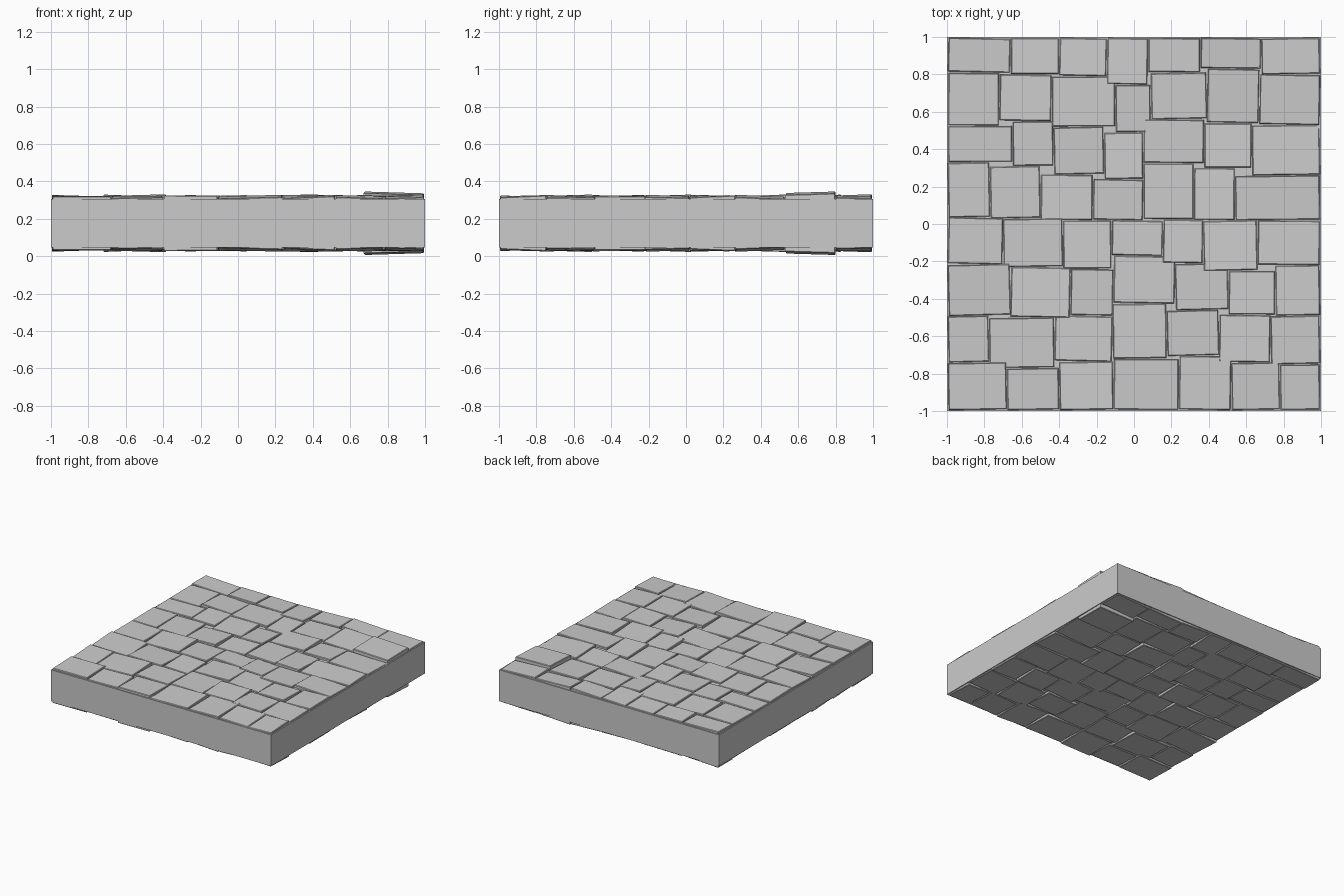
import bpy, bmesh, math, random
from mathutils import Matrix, Vector

if "Cube" in bpy.data.objects:
    bpy.data.objects.remove(bpy.data.objects["Cube"])

random.seed(7)
MID = 0.176      # height of the mirror plane
CORE = 0.129     # half thickness of the solid slab

# Rows of paving from back to front: inner x joints, then front y edge of each stone
ROWS = [
    ((-.66, -.40, -.145, .075, .355, .68), (.81, .80, .79, .745, .81, .83, .80)),
    ((-.72, -.44, -.10, .09, .39, .67), (.525, .55, .52, .49, .56, .54, .53)),
    ((-.65, -.43, -.16, .05, .375, .63), (.33, .31, .265, .24, .325, .30, .26)),
    ((-.77, -.50, -.22, .05, .32, .54), (.035, .03, .02, .02, .025, .02, .02)),
    ((-.70, -.38, -.12, .155, .37, .66), (-.215, -.23, -.24, -.17, -.21, -.25, -.22)),
    ((-.66, -.34, -.11, .22, .505, .755), (-.49, -.50, -.49, -.425, -.46, -.485, -.49)),
    ((-.775, -.425, -.115, .175, .455, .73), (-.74, -.77, -.735, -.72, -.705, -.74, -.75)),
    ((-.68, -.40, -.11, .24, .52, .78), (-.995,) * 7),
]
EDGE = 0.995


def object_from(bm, name):
    mesh = bpy.data.meshes.new(name)
    bmesh.ops.recalc_face_normals(bm, faces=bm.faces)
    bm.to_mesh(mesh)
    bm.free()
    ob = bpy.data.objects.new(name, mesh)
    ob.location.z = MID
    bpy.context.collection.objects.link(ob)
    return ob


def add_stone(bm, x0, x1, y0, y1, height, slope_x, slope_y, turn):
    """A slightly turned flat stone with a tilted top and a thin chamfer."""
    cx, cy = (x0 + x1) / 2, (y0 + y1) / 2
    rot = Matrix.Rotation(turn, 3, 'Z')
    rings = []
    for inset, drop in ((0, None), (0, 0.004), (0.004, 0)):
        ring = []
        for sx, sy in ((-1, -1), (1, -1), (1, 1), (-1, 1)):
            p = rot @ Vector((sx * ((x1 - x0) / 2 - inset), sy * ((y1 - y0) / 2 - inset), 0))
            z = CORE - 0.03 if drop is None else height - drop + p.x * slope_x + p.y * slope_y
            x = max(-1, min(1, cx + p.x))
            y = max(-1, min(1, cy + p.y))
            ring.append(bm.verts.new((x, y, z)))
        rings.append(ring)
    for a, b in zip(rings, rings[1:]):
        for i in range(4):
            j = (i + 1) % 4
            bm.faces.new((a[i], a[j], b[j], b[i]))
    bm.faces.new(rings[-1])
    bm.faces.new(rings[0][::-1])


# Solid core slab
bm = bmesh.new()
bmesh.ops.create_cube(bm, size=1, matrix=Matrix.Diagonal((2, 2, 2 * CORE, 1)))
object_from(bm, "slab_core")

# Paving stones, mirrored onto the underside
bm = bmesh.new()
above = None
for r, (joints, fronts) in enumerate(ROWS):
    edges = (-EDGE,) + joints + (EDGE,)
    for c, front in enumerate(fronts):
        x0, x1 = edges[c], edges[c + 1]
        back = EDGE
        if above:
            mid = (x0 + x1) / 2
            back = next(f for e, f in zip(above[0][1:], above[1]) if mid <= e)
        height = CORE + 0.014 + random.uniform(-.003, .003)
        sx, sy = random.uniform(-.045, .045), random.uniform(-.045, .045)
        turn = math.radians(random.uniform(-1.5, 1.5))
        if (r, c) == (1, 6):       # the one raised stone
            height, sx, sy, turn = 0.161, -.03, .03, math.radians(-1)
        add_stone(bm, x0 + .003, x1 - .003, front + .003, back - .003, height, sx, sy, turn)
    above = (edges, fronts)
stones = object_from(bm, "paving_stones")
mirror = stones.modifiers.new("underside", 'MIRROR')
mirror.use_axis = (False, False, True)
mirror.use_mirror_merge = False
